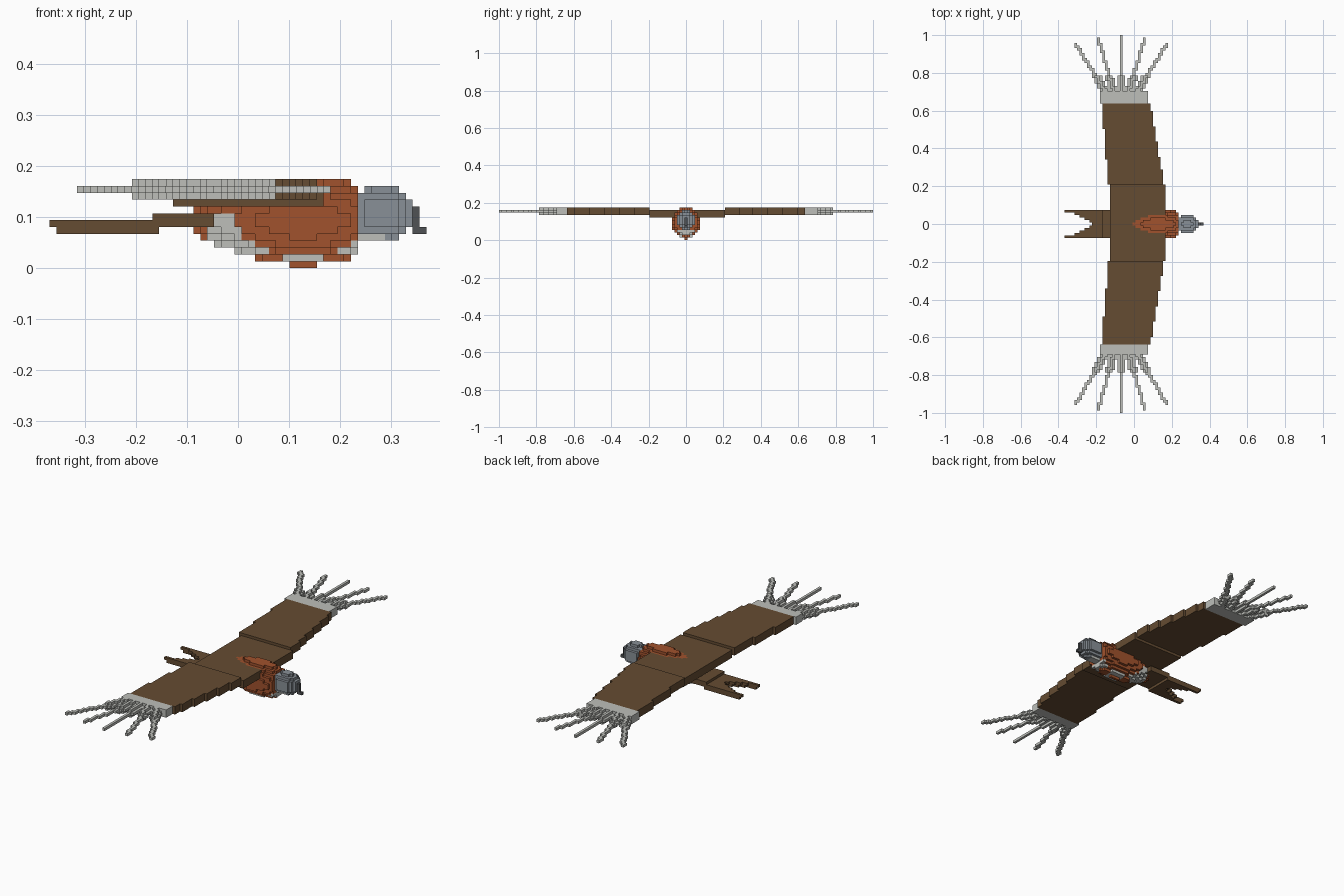
import bpy, bmesh, math

cube = bpy.data.objects.get("Cube")
if cube:
    bpy.data.objects.remove(cube, do_unlink=True)

V = 0.01342            # edge length of one block
X0 = -27.5 * V         # x of the tail end of the block grid


def material(name, rgb):
    m = bpy.data.materials.new(name)
    m.use_nodes = True
    m.diffuse_color = (*rgb, 1)
    bsdf = m.node_tree.nodes["Principled BSDF"]
    bsdf.inputs["Base Color"].default_value = (*rgb, 1)
    bsdf.inputs["Roughness"].default_value = 0.8
    return m


BROWN = material("wing brown", (0.13, 0.072, 0.032))
RUST = material("rust orange", (0.356, 0.084, 0.026))
PALE = material("pale grey", (0.51, 0.52, 0.49))
SLATE = material("slate grey", (0.25, 0.28, 0.31))
DARK = material("beak grey", (0.08, 0.085, 0.09))

# Outward direction and the four corners of each block side
SIDES = []
for axis in range(3):
    for s in (0, 1):
        u, w = (axis + 1) % 3, (axis + 2) % 3
        quad = []
        for a, b in ((0, 0), (1, 0), (1, 1), (0, 1)):
            p = [0, 0, 0]
            p[axis], p[u], p[w] = s, a, b
            quad.append(tuple(p))
        n = [0, 0, 0]
        n[axis] = 1 if s else -1
        SIDES.append((tuple(n), quad if s else quad[::-1]))


def block_part(name, cells, mats, rule=None, merge=False):
    """Skin a set of (x, y, z) blocks with outer faces only."""
    bm = bmesh.new()
    verts = {}
    for c in sorted(cells):
        for n, quad in SIDES:
            if tuple(c[a] + n[a] for a in range(3)) in cells:
                continue
            corners = []
            for q in quad:
                p = tuple(c[a] + q[a] for a in range(3))
                if p not in verts:
                    verts[p] = bm.verts.new((X0 + p[0] * V, (p[1] - 0.5) * V, p[2] * V))
                corners.append(verts[p])
            f = bm.faces.new(corners)
            f.material_index = rule(*c) if rule else 0
    if merge:
        bmesh.ops.dissolve_limit(bm, angle_limit=math.radians(1), verts=bm.verts[:],
                                 edges=bm.edges[:], delimit={'MATERIAL'})
    me = bpy.data.meshes.new(name)
    bm.to_mesh(me)
    bm.free()
    for m in mats:
        me.materials.append(m)
    ob = bpy.data.objects.new(name, me)
    bpy.context.collection.objects.link(ob)
    return ob


def box(x, y, z):
    """Blocks in inclusive x, y and z ranges."""
    return {(i, j, k) for i in range(x[0], x[1] + 1)
            for j in range(y[0], y[1] + 1) for k in range(z[0], z[1] + 1)}


def blob(centre, radii, power, x, y, z):
    """Rounded blocky solid clipped to a box."""
    return {c for c in box(x, y, z)
            if sum(abs((c[a] - centre[a]) / radii[a]) ** power for a in range(3)) <= 1}


# Body: rust plumage with a pale band round the belly
body = blob((36.5, 0, 6.5), (17.5, 6.2, 6.7), 1.5, (21, 44), (-5, 5), (0, 12))


def belly_rule(i, j, k):
    dx, dz = i - 36.5, k - 6.5
    fringe = i < 23 or k == 0 or (k == 1 and abs(dx) > 3)
    return int(k <= 7 and not fringe and (dx / 9.7) ** 2 + (dz / 5.2) ** 2 > 1)


block_part("body", body, [RUST, PALE], belly_rule)

# Head with a pale throat, and a hooked beak
head = blob((48, 0, 7.5), (4.6, 3.8, 4.0), 2, (45, 52), (-3, 3), (4, 11))
head |= box((45, 45), (-2, 2), (5, 10)) | box((45, 48), (-1, 1), (4, 4))
block_part("head", head, [SLATE, PALE], lambda i, j, k: int(k == 4 and i < 49))
block_part("beak", box((53, 53), (0, 0), (5, 8)) | {(54, 0, 5)}, [DARK])

# Forked tail: a base plate and a lower fan with a notch
block_part("tail_base", box((15, 23), (-5, 5), (6, 7)) - body, [BROWN], merge=True)
notch = [11, 10, 8, 6, 4, 0]
fan = set()
for j in range(-5, 6):
    start = notch[abs(j)]
    fan |= box((start, 14), (j, j), (6, 6)) | box((start + 1, 15), (j, j), (5, 5))
block_part("tail_fan", fan, [BROWN], merge=True)

# Flat centre panel joining both wings
block_part("inner_wing", box((18, 39), (-14, 15), (9, 11)) - body, [BROWN], merge=True)

# Outer wings, pale tips and splayed feathers on both sides
for label, side, root, tip in (("back", 1, 16, 52), ("front", -1, 15, 51)):
    panel = set()
    for m in range(root, 48):
        t = (m - root) / (47 - root)
        panel |= box((round(17.4 - 2.8 * t), round(38.4 - 5.4 * t)),
                     (side * m, side * m), (10, 12))
    block_part(label + "_outer_wing", panel, [BROWN], merge=True)

    band = {(i, side * m, k) for i in range(14, 33)
            for m in range(48, tip + 1) for k in (10, 11, 12)}
    block_part(label + "_wing_tip", band, [PALE], merge=True)

    feathers = set()
    for n, end in zip(range(-2, 3), (71, 73, 74, 73, 71)):
        base_x, tip_x = 22 + 3 * n, 22 + 9 * n
        for m in range(tip + 1, end + 1):
            xs = [base_x + (tip_x - base_x) * min(1, (m + h - tip) / (end - tip))
                  for h in (-0.5, 0.5)]
            lo, hi = round(min(xs)), round(max(xs))
            feathers |= box((lo, hi), (side * m, side * m), (11, 11))
            if m <= 58:        # thicker quill near the wing
                feathers |= box((lo - 1, hi + 1), (side * m, side * m), (11, 11))
                feathers |= box((lo, hi), (side * m, side * m), (10, 12))
    block_part(label + "_feathers", feathers, [PALE])
